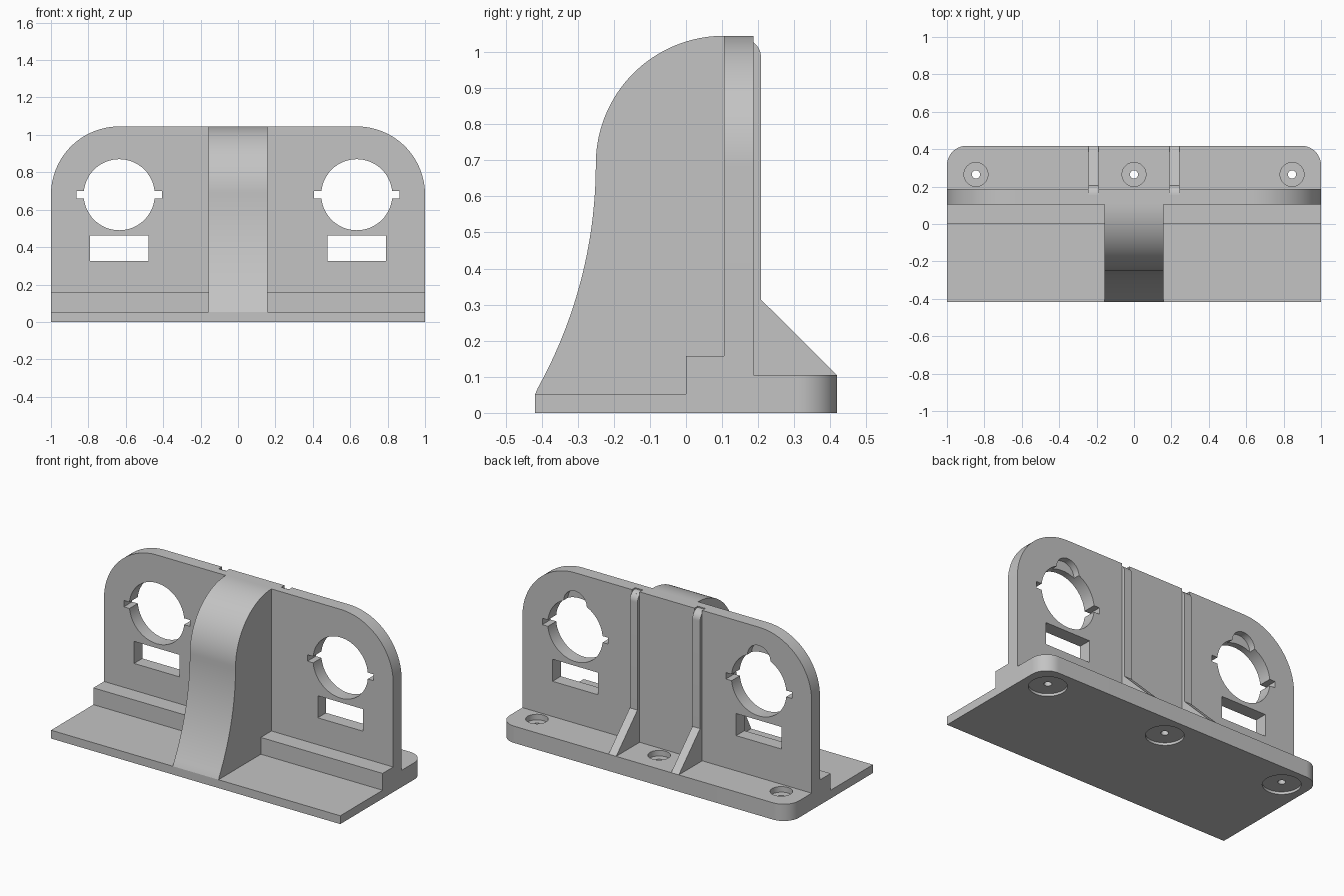
import bpy, bmesh, math
from mathutils import Vector

if "Cube" in bpy.data.objects:
    bpy.data.objects.remove(bpy.data.objects["Cube"])

grey = bpy.data.materials.new("light grey")
grey.diffuse_color = (0.55, 0.55, 0.55, 1)
grey.use_nodes = True
grey.node_tree.nodes["Principled BSDF"].inputs["Base Color"].default_value = grey.diffuse_color


def arc(cx, cy, r, a0, a1, n):
    """Points on an arc, angles in degrees."""
    angles = [math.radians(a0 + (a1 - a0) * i / n) for i in range(n + 1)]
    return [(cx + r * math.cos(a), cy + r * math.sin(a)) for a in angles]


def prism(name, points, axis, lo, hi):
    """Extrude a 2D outline along an axis: x uses (y,z), y uses (x,z), z uses (x,y)."""
    place = {"x": lambda p, d: (d, p[0], p[1]),
             "y": lambda p, d: (p[0], d, p[1]),
             "z": lambda p, d: (p[0], p[1], d)}[axis]
    bm = bmesh.new()
    face = bm.faces.new([bm.verts.new(place(p, lo)) for p in points])
    grown = bmesh.ops.extrude_face_region(bm, geom=[face])
    verts = [v for v in grown["geom"] if isinstance(v, bmesh.types.BMVert)]
    bmesh.ops.translate(bm, verts=verts, vec=Vector(place((0, 0), hi - lo)))
    bmesh.ops.recalc_face_normals(bm, faces=bm.faces[:])
    mesh = bpy.data.meshes.new(name)
    bm.to_mesh(mesh)
    bm.free()
    mesh.materials.append(grey)
    obj = bpy.data.objects.new(name, mesh)
    bpy.context.collection.objects.link(obj)
    return obj


def disc(name, cx, cy, r, axis, lo, hi, n=48):
    return prism(name, arc(cx, cy, r, 0, 360, n)[:-1], axis, lo, hi)


def box(name, x0, x1, z0, z1, y0, y1):
    return prism(name, [(x0, z0), (x1, z0), (x1, z1), (x0, z1)], "y", y0, y1)


def cut(target, cutter):
    mod = target.modifiers.new("cut", "BOOLEAN")
    mod.operation, mod.solver, mod.object = "DIFFERENCE", "EXACT", cutter
    bpy.context.view_layer.objects.active = target
    bpy.ops.object.modifier_apply(modifier=mod.name)
    bpy.data.objects.remove(cutter)


W, TOP = 1.0, 1.045                # half width, overall height
FRONT, BACK = -0.418, 0.418        # depth limits
P0, P1 = 0.105, 0.187              # upright plate front and back
FOOT, STEP, FLANGE = 0.052, 0.157, 0.105

# Stepped front foot
prism("front_foot", [(FRONT, 0), (P0, 0), (P0, STEP), (0, STEP), (0, FOOT), (FRONT, FOOT)],
      "x", -W, W)

# Back flange with rounded corners
r = 0.105
flange = prism("back_flange", [(-W, P0), (W, P0)] + arc(W - r, BACK - r, r, 0, 90, 16)
               + arc(-W + r, BACK - r, r, 90, 180, 16), "z", 0, FLANGE)
# Screw holes, counterbored above and recessed below
for x in (-0.845, 0, 0.845):
    cut(flange, disc("hole", x, 0.265, 0.022, "z", -0.1, 0.2, 32))
    cut(flange, disc("counterbore", x, 0.265, 0.064, "z", 0.07, 0.2))
    cut(flange, disc("recess", x, 0.265, 0.108, "z", -0.1, 0.016))

# Upright plate with rounded shoulders
r = 0.365
plate = prism("upright_plate", [(-W, FLANGE), (W, FLANGE)] + arc(W - r, TOP - r, r, 0, 90, 32)
              + arc(-W + r, TOP - r, r, 90, 180, 32), "y", P0, P1)
rib_top = arc(0.155, 0.985, 0.053, 0, 90, 12)
for s in (-1, 1):
    x = s * 0.635
    # Keyed round opening, thumb pocket at the back, and slot below
    cut(plate, disc("opening", x, 0.68, 0.19, "y", 0, 0.3, 64))
    cut(plate, box("key", x - 0.228, x + 0.228, 0.66, 0.70, 0, 0.3))
    cut(plate, disc("pocket", x, 0.85, 0.08, "y", 0.145, 0.3, 40))
    cut(plate, box("slot", x - 0.157, x + 0.157, 0.325, 0.463, 0, 0.3))
    # Nick in the top edge above each back rib
    lo, hi = sorted((s * 0.19, s * 0.243))
    cut(plate, prism("nick", rib_top + [(0.155, 1.1), (0.208, 1.1)], "x", lo, hi))
    # Back rib with sloped gusset and rounded top
    upper = [p for p in rib_top if p[0] > P1 + 0.001]
    prism("back_rib", [(P1, FLANGE), (BACK, FLANGE), (0.208, 0.314)] + upper
          + [(P1, 1.027)], "x", lo, hi)

# Central curved buttress: hollow lower sweep, round crown
R, zc = 1.28, 0.69
sweep = math.degrees(math.asin((zc - FOOT) / R))
lower = arc(-0.25 - R, zc, R, -sweep, 0, 32)
lower[0] = (FRONT, FOOT)
crown = arc(P0, zc, 0.355, 180, 90, 40)[1:]
prism("centre_buttress", lower + crown + [(P0, STEP), (0, STEP), (0, FOOT)],
      "x", -0.158, 0.158)

# Smooth curves, keep edges sharp
for obj in bpy.context.scene.objects:
    obj.select_set(True)
bpy.context.view_layer.objects.active = plate
bpy.ops.object.shade_smooth_by_angle(angle=math.radians(30))
